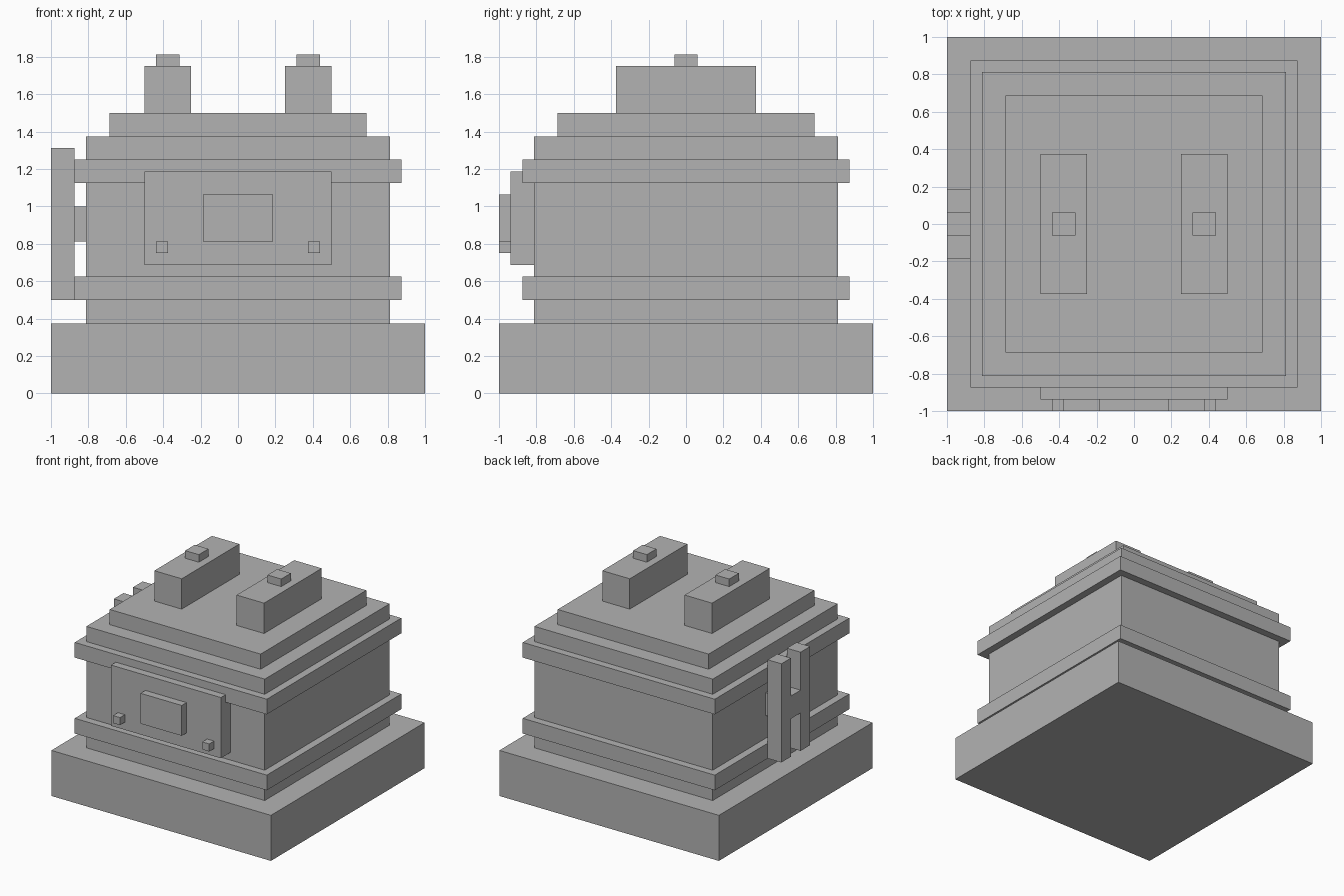
import bpy
import bmesh

cube = bpy.data.objects.get("Cube")
if cube:
    bpy.data.objects.remove(cube, do_unlink=True)

U = 1 / 16  # modelling grid step

grey = bpy.data.materials.new("plain grey")
grey.use_nodes = True
colour = (0.45, 0.45, 0.45, 1)
grey.diffuse_color = colour
grey.node_tree.nodes["Principled BSDF"].inputs["Base Color"].default_value = colour


def finish(name, bm):
    bmesh.ops.recalc_face_normals(bm, faces=bm.faces)
    mesh = bpy.data.meshes.new(name)
    bm.to_mesh(mesh)
    bm.free()
    mesh.materials.append(grey)
    obj = bpy.data.objects.new(name, mesh)
    bpy.context.collection.objects.link(obj)
    return obj


def box(name, x, y, z):
    """Box from (min, max) ranges given in grid steps."""
    bm = bmesh.new()
    bmesh.ops.create_cube(bm, size=1)
    for v in bm.verts:
        for i, (low, high) in enumerate((x, y, z)):
            v.co[i] = U * (high if v.co[i] > 0 else low)
    return finish(name, bm)


def slab(name, half, low, high):
    return box(name, (-half, half), (-half, half), (low, high))


# Square stacked body
slab("base", 16, 0, 6)
slab("body", 13, 6, 22)
slab("lower_band", 14, 8, 10)
slab("upper_band", 14, 18, 20)
slab("roof", 11, 22, 24)

# Front panel with raised window
box("front_panel", (-8, 8), (-15, -13), (11, 19))
box("panel_window", (-3, 3), (-16, -15), (13, 17))

# Mirrored pairs: panel knobs, roof blocks and their caps
for side, s in (("left", 1), ("right", -1)):
    def pair(name, x0, x1, y, z):
        box(f"{side}_{name}", sorted((s * x0, s * x1)), y, z)
    pair("knob", 6, 7, (-16, -15), (12, 13))
    pair("roof_block", 4, 8, (-6, 6), (24, 28))
    pair("roof_cap", 5, 7, (-1, 1), (28, 29))

# Side frame: two uprights joined by a crossbar, as one extruded profile
half = [(1, 13), (1, 8), (3, 8), (3, 21), (1, 21), (1, 16)]
outline = half + [(-y, z) for y, z in reversed(half)]
bm = bmesh.new()
face = bm.faces.new([bm.verts.new((-16 * U, y * U, z * U)) for y, z in outline])
extruded = bmesh.ops.extrude_face_region(bm, geom=[face])
verts = [g for g in extruded["geom"] if isinstance(g, bmesh.types.BMVert)]
bmesh.ops.translate(bm, verts=verts, vec=(2 * U, 0, 0))
finish("side_frame", bm)
box("side_frame_mount", (-14, -13), (-2, 2), (13, 16))
